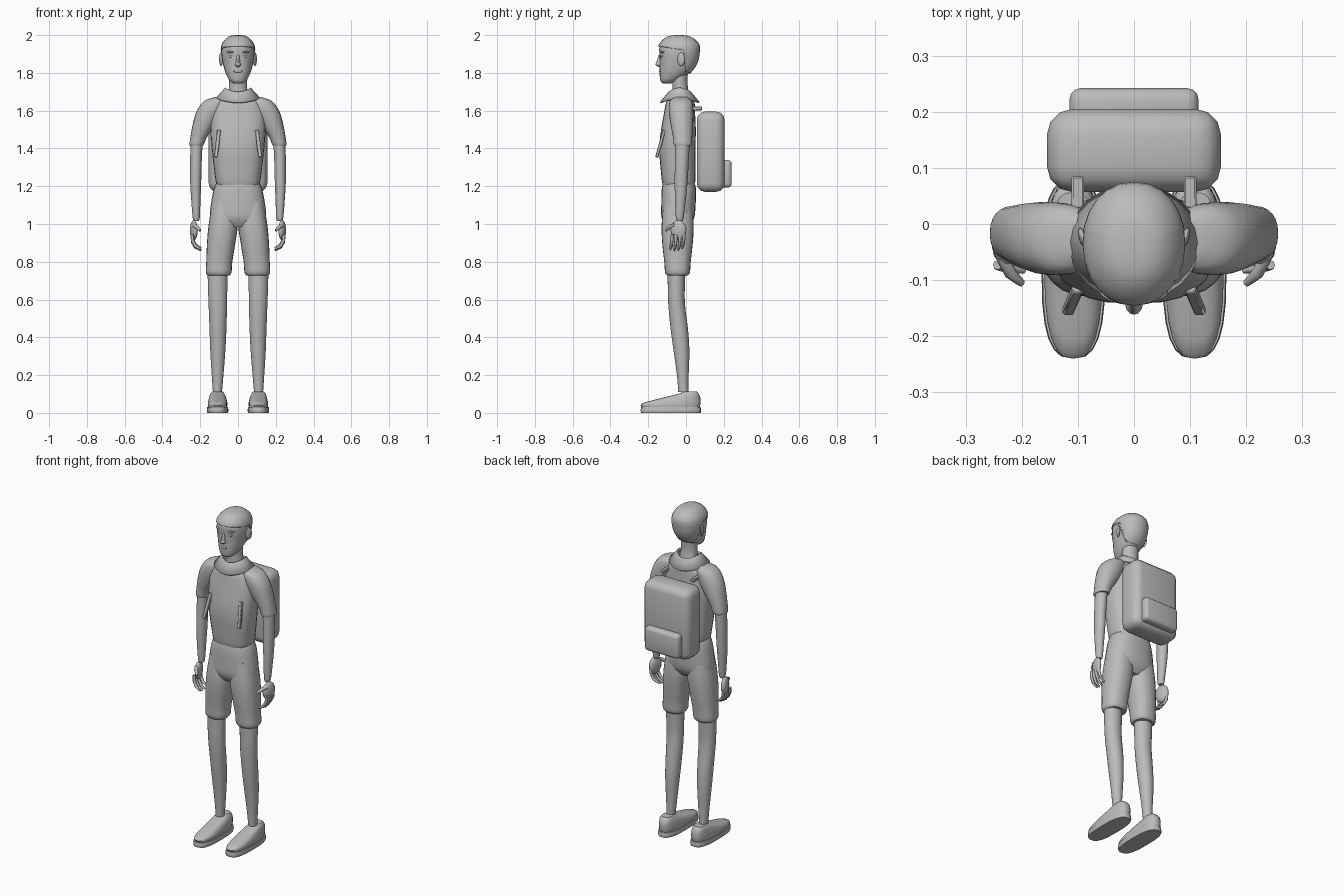
import bpy, bmesh, math
from mathutils import Vector, Matrix

cube = bpy.data.objects.get("Cube")
if cube:
    bpy.data.objects.remove(cube, do_unlink=True)

grey = bpy.data.materials.new("plain_grey")
grey.use_nodes = True
grey.diffuse_color = (0.5, 0.5, 0.5, 1)
grey.node_tree.nodes["Principled BSDF"].inputs["Base Color"].default_value = (0.5, 0.5, 0.5, 1)


def finish(name, bm, angle=40):
    bmesh.ops.recalc_face_normals(bm, faces=bm.faces)
    mesh = bpy.data.meshes.new(name)
    bm.to_mesh(mesh)
    bm.free()
    mesh.materials.append(grey)
    obj = bpy.data.objects.new(name, mesh)
    bpy.context.collection.objects.link(obj)
    bpy.ops.object.select_all(action="DESELECT")
    obj.select_set(True)
    bpy.context.view_layer.objects.active = obj
    bpy.ops.object.shade_smooth_by_angle(angle=math.radians(angle))
    return obj


def smooth_rings(rings, steps):
    """Catmull-Rom interpolation between the key cross-sections."""
    out = []
    for i in range(len(rings) - 1):
        a, b = rings[max(i - 1, 0)], rings[i]
        c, d = rings[i + 1], rings[min(i + 2, len(rings) - 1)]
        for s in range(steps):
            t = s / steps
            out.append([q + t / 2 * (r - p + t * (2*p - 5*q + 4*r - w + t * (3*q - p - 3*r + w)))
                        for p, q, r, w in zip(a, b, c, d)])
    return out + [rings[-1]]


def loft_bm(rings, side=1, power=2.0, steps=3, sides=24):
    """Skin level cross-sections given as (x, y, z, x radius, y radius)."""
    bm = bmesh.new()
    loops = []
    for x, y, z, rx, ry in smooth_rings(rings, steps):
        loop = []
        for k in range(sides):
            a = math.tau * k / sides
            c, s = math.cos(a), math.sin(a)
            px = math.copysign(abs(c) ** (2 / power), c) * rx
            py = math.copysign(abs(s) ** (2 / power), s) * ry
            loop.append(bm.verts.new((side * (x + px), y + py, z)))
        loops.append(loop)
    for lo, hi in zip(loops, loops[1:]):
        for k in range(sides):
            n = (k + 1) % sides
            bm.faces.new((lo[k], lo[n], hi[n], hi[k]))
    bm.faces.new(loops[0])
    bm.faces.new(loops[-1])
    return bm


def loft(name, rings, **kw):
    return finish(name, loft_bm(rings, **kw))


def ellipsoid(name, centre, radii, turn=0):
    bm = bmesh.new()
    m = Matrix.Translation(centre) @ Matrix.Rotation(turn, 4, "Z") @ Matrix.Diagonal((*radii, 1))
    bmesh.ops.create_uvsphere(bm, u_segments=16, v_segments=10, radius=1, matrix=m)
    return finish(name, bm, 60)


def box(name, lo, hi, bevel, segments=3, matrix=None):
    lo, hi = Vector(lo), Vector(hi)
    bm = bmesh.new()
    m = Matrix.Translation((lo + hi) / 2) @ Matrix.Diagonal((*(hi - lo), 1))
    bmesh.ops.create_cube(bm, size=1, matrix=m)
    bmesh.ops.bevel(bm, geom=bm.edges[:], offset=bevel, segments=segments,
                    profile=0.5, affect="EDGES")
    if matrix:
        bm.transform(matrix)
    return finish(name, bm)


def tube(name, points, radius):
    curve = bpy.data.curves.new(name, "CURVE")
    curve.dimensions = "3D"
    curve.bevel_depth = radius
    curve.bevel_resolution = 2
    curve.use_fill_caps = True
    spline = curve.splines.new("POLY")
    spline.points.add(len(points) - 1)
    for i, (p, co) in enumerate(zip(spline.points, points)):
        p.co = (*co, 1)
        p.radius = 0.6 if i == len(points) - 1 else 1
    curve.materials.append(grey)
    bpy.context.collection.objects.link(bpy.data.objects.new(name, curve))


# Head, and a slightly larger hair shell cut along the hairline
skull = [(0, -.10, 1.745, .025, .025), (0, -.088, 1.76, .045, .048), (0, -.06, 1.80, .066, .08),
         (0, -.042, 1.85, .08, .097), (0, -.037, 1.90, .088, .104), (0, -.036, 1.94, .084, .104),
         (0, -.037, 1.972, .064, .08), (0, -.038, 1.99, .038, .048), (0, -.038, 1.995, .008, .01)]
loft("head", skull, power=2.15)
bm = loft_bm([(x, y, z + .005 * (z > 1.9), rx + .004, ry + .005) for x, y, z, rx, ry in skull], power=2.15)
hair_cuts = [(Vector((0, -.14, 1.94)), Vector((0, .15, 1))),
             (Vector((0, -.005, 1.85)), Vector((0, 1, .1))),
             (Vector((0, .03, 1.795)), Vector((0, .3, 1)))]
for co, no in hair_cuts:
    bmesh.ops.bisect_plane(bm, geom=bm.verts[:] + bm.edges[:] + bm.faces[:], plane_co=co, plane_no=no)


def is_hair(face):
    c = face.calc_center_median()
    cap, back, nape = [(c - co).dot(no) > 0 for co, no in hair_cuts]
    return cap or (back and nape)


bmesh.ops.delete(bm, geom=[f for f in bm.faces if not is_hair(f)], context="FACES")
hair = finish("hair", bm)
solid = hair.modifiers.new("thickness", "SOLIDIFY")
solid.thickness = .006

# Face
loft("nose", [(0, -.138, 1.832, .008, .008), (0, -.142, 1.842, .016, .019),
              (0, -.14, 1.855, .011, .018), (0, -.136, 1.895, .007, .008)], sides=12)
ellipsoid("mouth", (0, -.136, 1.808), (.024, .007, .007))
ellipsoid("chin", (0, -.118, 1.768), (.028, .02, .018))
loft("neck", [(0, -.02, 1.62, .06, .05), (0, -.027, 1.68, .053, .045),
              (0, -.032, 1.74, .047, .04), (0, -.035, 1.80, .05, .045)])

# Shirt body
loft("shirt_body", [(0, -.038, 1.185, .095, .07), (0, -.038, 1.205, .114, .086),
                    (0, -.043, 1.30, .128, .092), (0, -.046, 1.40, .139, .096),
                    (0, -.04, 1.50, .146, .092), (0, -.034, 1.59, .142, .082),
                    (0, -.03, 1.645, .118, .075), (0, -.028, 1.68, .07, .055)], power=2.6)

# Flared collar, raised at the sides
bm = bmesh.new()
rows = []
for rx, ry, z in ((.058, .05, 1.69), (.068, .06, 1.70), (.118, .105, 1.645)):
    row = []
    for k in range(24):
        a = math.tau * k / 24
        lift = .022 * math.cos(a) ** 2
        row.append(bm.verts.new((rx * math.cos(a), -.033 + ry * math.sin(a), z + lift)))
    rows.append(row)
for lo, hi in zip(rows, rows[1:]):
    for k in range(24):
        n = (k + 1) % 24
        bm.faces.new((lo[k], lo[n], hi[n], hi[k]))
collar = finish("collar", bm)
solid = collar.modifiers.new("thickness", "SOLIDIFY")
solid.thickness = .008

# Shorts
loft("shorts_hips", [(0, -.038, 1.235, .105, .078), (0, -.038, 1.19, .127, .09),
                     (0, -.04, 1.10, .144, .091), (0, -.043, 1.03, .148, .086),
                     (0, -.045, .985, .12, .06)], power=2.4)

for side, word in ((1, "left"), (-1, "right")):
    def at(x, y, z):
        return (side * x, y, z)

    # Eye, brow and ear
    ellipsoid(word + "_eye", at(.036, -.126, 1.888), (.014, .009, .007))
    ellipsoid(word + "_brow", at(.038, -.126, 1.91), (.024, .012, .006), side * .3)
    ellipsoid(word + "_ear", at(.09, -.026, 1.872), (.008, .021, .036), side * -.35)

    # Sleeve and arm
    loft(word + "_sleeve", [(.09, -.025, 1.672, .03, .03), (.12, -.027, 1.652, .058, .058),
                            (.145, -.026, 1.60, .073, .065), (.178, -.022, 1.53, .061, .06),
                            (.208, -.018, 1.46, .044, .051), (.219, -.017, 1.42, .038, .048),
                            (.219, -.017, 1.415, .03, .04)], side=side, power=2.2)
    loft(word + "_arm", [(.217, -.018, 1.45, .032, .038), (.222, -.021, 1.36, .031, .037),
                         (.224, -.026, 1.22, .029, .034), (.223, -.03, 1.12, .024, .028),
                         (.221, -.033, 1.035, .019, .021), (.221, -.033, 1.015, .013, .015)], side=side)

    # Hand
    ellipsoid(word + "_palm", at(.234, -.04, .967), (.019, .043, .053), side * -.25)
    for i in range(4):
        y = -.073 + i * .021
        drop = (.005, 0, .002, .012)[i]
        tube(f"{word}_finger_{i + 1}", [at(.243, y, .945), at(.241, y - .002, .905 + drop),
                                        at(.225, y - .006, .877 + drop),
                                        at(.195, y - .01, .86 + drop)], .0085)
    tube(word + "_thumb", [at(.235, -.06, .995), at(.22, -.088, .985), at(.2, -.106, .965)], .011)

    # Shorts leg
    loft(word + "_shorts_leg", [(.073, -.043, 1.12, .062, .075), (.078, -.044, 1.0, .077, .085),
                                (.089, -.045, .90, .075, .081), (.099, -.045, .80, .069, .07),
                                (.102, -.045, .745, .068, .066), (.102, -.045, .728, .058, .056)],
         side=side, power=2.3)

    # Lower leg
    loft(word + "_leg", [(.108, -.05, .78, .053, .05), (.108, -.051, .70, .052, .046),
                         (.107, -.05, .58, .049, .044), (.106, -.036, .45, .045, .046),
                         (.107, -.024, .33, .04, .042), (.108, -.017, .20, .031, .031),
                         (.109, -.014, .11, .024, .027)], side=side)

    # Shoe upper and sole
    loft(word + "_shoe", [(.108, -.08, .028, .05, .152), (.108, -.078, .05, .052, .155),
                          (.108, -.028, .078, .046, .104), (.109, .012, .10, .038, .056),
                          (.109, .022, .113, .029, .034)], side=side, power=2.6)
    loft(word + "_sole", [(.108, -.08, 0, .054, .158), (.108, -.08, .012, .057, .16),
                          (.108, -.08, .03, .055, .158)], side=side, power=2.8)

    # Backpack straps
    box(word + "_top_strap", (side * .1 - .011, -.03, 1.602), (side * .1 + .011, .085, 1.622), .003, 1)
    tilt = Matrix.Translation(at(.109, -.135, 1.425)) @ Matrix.Rotation(side * -.12, 4, "Y") \
        @ Matrix.Rotation(-.27, 4, "X")
    box(word + "_front_strap", (-.01, -.008, -.075), (.01, .008, .075), .003, 1, tilt)

# Backpack and its pocket
box("backpack", (-.155, .057, 1.17), (.155, .205, 1.595), .045)
box("backpack_pocket", (-.115, .18, 1.193), (.115, .242, 1.338), .02)
